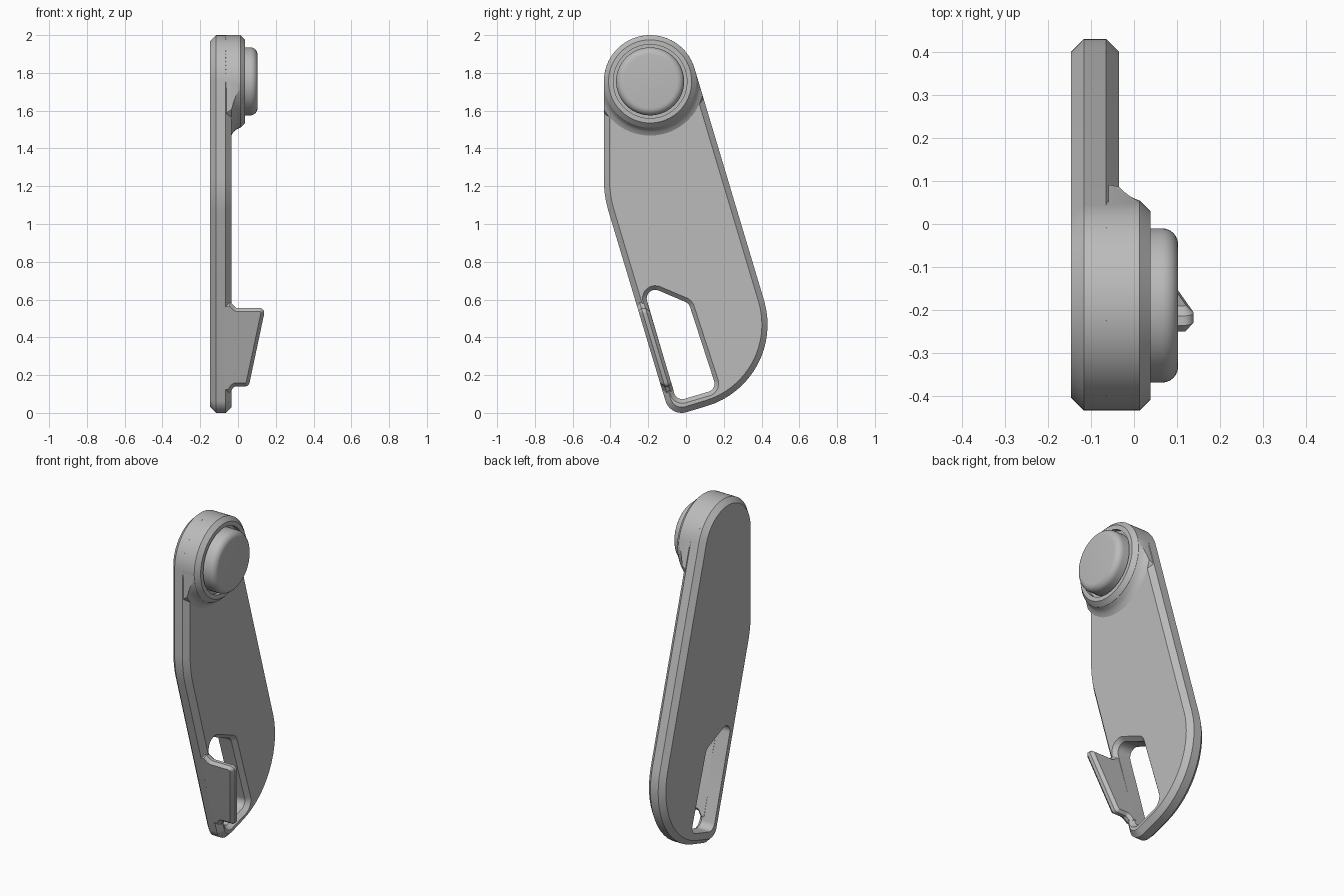
import bpy, bmesh
from math import sin, cos, pi, radians
from mathutils import Vector

if "Cube" in bpy.data.objects:
    bpy.data.objects.remove(bpy.data.objects["Cube"])

grey = bpy.data.materials.new("plain grey")
grey.use_nodes = True
grey.diffuse_color = (0.5, 0.5, 0.5, 1)
grey.node_tree.nodes["Principled BSDF"].inputs["Base Color"].default_value = (0.5, 0.5, 0.5, 1)


def rounded(corners, steps=10):
    """Closed outline from (u, v, radius) corners, each replaced by an arc."""
    out = []
    for i, (u, v, r) in enumerate(corners):
        p = Vector((u, v))
        if not r:
            out.append(p)
            continue
        a = (Vector(corners[i - 1][:2]) - p).normalized()
        b = (Vector(corners[(i + 1) % len(corners)][:2]) - p).normalized()
        half = a.angle(b) / 2
        centre = p + (a + b).normalized() * r / sin(half)
        start = p + a * r / (sin(half) / cos(half)) - centre
        end = p + b * r / (sin(half) / cos(half)) - centre
        sweep = start.angle_signed(end)
        for k in range(steps + 1):
            t = -sweep * k / steps
            out.append(centre + Vector((start.x * cos(t) - start.y * sin(t),
                                        start.x * sin(t) + start.y * cos(t))))
    return out


def inset(outline, d):
    """Move a counter-clockwise outline inwards by d with mitred corners."""
    out = []
    for i, p in enumerate(outline):
        e1 = (p - outline[i - 1]).normalized()
        e2 = (outline[(i + 1) % len(outline)] - p).normalized()
        n1, n2 = Vector((-e1.y, e1.x)), Vector((-e2.y, e2.x))
        out.append(p + (n1 + n2) * d / (1 + n1.dot(n2)))
    return out


def loft(name, rings):
    """Skin a stack of equal rings and cap both ends."""
    bm = bmesh.new()
    loops = [[bm.verts.new(p) for p in ring] for ring in rings]
    n = len(loops[0])
    for a, b in zip(loops, loops[1:]):
        for i in range(n):
            j = (i + 1) % n
            bm.faces.new((a[i], a[j], b[j], b[i]))
    bm.faces.new(loops[0][::-1])
    bm.faces.new(loops[-1])
    bmesh.ops.recalc_face_normals(bm, faces=bm.faces)
    mesh = bpy.data.meshes.new(name)
    bm.to_mesh(mesh)
    bm.free()
    mesh.materials.append(grey)
    ob = bpy.data.objects.new(name, mesh)
    bpy.context.collection.objects.link(ob)
    return ob


def prism(name, outline, levels):
    """Stack a (y, z) outline along x; levels are (x, inset)."""
    return loft(name, [[(x, p.x, p.y) for p in inset(outline, d)] for x, d in levels])


HEAD_Y, HEAD_Z, HEAD_R = -0.19, 1.755, 0.245


def lathe(name, profile, n=64):
    """Revolve an (x, radius) profile around the head axis."""
    return loft(name, [[(x, HEAD_Y + r * cos(2 * pi * i / n), HEAD_Z + r * sin(2 * pi * i / n))
                        for i in range(n)] for x, r in profile])


def boolean(ob, cutter, operation):
    bpy.context.view_layer.objects.active = ob
    mod = ob.modifiers.new("cut", "BOOLEAN")
    mod.object, mod.operation, mod.solver = cutter, operation, "EXACT"
    bpy.ops.object.modifier_apply(modifier=mod.name)
    bpy.data.objects.remove(cutter)


# Plate outline: round head, slanted sides, broad curved foot
BACK, FACE, BEVEL = -0.147, -0.035, 0.03
head = [(HEAD_Y + HEAD_R * cos(a), HEAD_Z + HEAD_R * sin(a), 0)
        for a in (radians(16.7 + 163.3 * k / 32) for k in range(33))]
outline = rounded(head + [(-0.435, 1.15, 0.6), (-0.083, -0.022, 0.09), (0.542, 0.166, 0.45)], 16)
plate = prism("plate", outline, [(BACK, BEVEL), (BACK + BEVEL, 0), (FACE - BEVEL, 0), (FACE, BEVEL)])

# Opening through the foot, with a bevelled front rim
opening = rounded([(-0.233, 0.685, 0.045), (-0.05, 0.062, 0.045), (0.163, 0.125, 0.045), (0.015, 0.58, 0.05)])
boolean(plate, prism("opening_cutter", opening,
                     [(-0.2, 0), (FACE - 0.025, 0), (FACE, -0.022), (0, -0.053)]), "DIFFERENCE")

# Round head boss with a recessed ring
boss = lathe("boss", [(-0.1, HEAD_R), (0.013, HEAD_R), (0.038, 0.22), (0.038, 0.195), (0.01, 0.195)])

# Flared foot of the boss, trimmed to the plate sides
flare = lathe("boss_flare", [(-0.06, 0.295), (FACE, 0.287), (-0.024, 0.268), (-0.01, 0.255), (0.012, 0.2445)])
boolean(flare, prism("flare_trim", outline, [(-0.1, 0.0005), (0.1, 0.0005)]), "INTERSECT")

# Button with a rounded rim
button = lathe("button", [(0, 0.18), (0.065, 0.18)] +
               [(0.065 + 0.038 * sin(a), 0.142 + 0.038 * cos(a)) for a in (pi / 12 * k for k in range(1, 7))])

# Slanted catch beside the opening, leaning along the plate side
catch = rounded([(-0.09, 0.575, 0), (-0.09, 0.105, 0), (-0.045, 0.105, 0), (-0.02, 0.14, 0.015),
                 (0.057, 0.14, 0.025), (0.145, 0.555, 0.025), (-0.01, 0.555, 0.02), (-0.04, 0.585, 0)], 6)
hook = loft("catch", [[(p.x, -0.12 - 0.3 * (p.y - 0.1) + depth, p.y) for p in inset(catch, d)]
                      for depth, d in ((0, 0.018), (0.02, 0), (0.042, 0), (0.06, 0.018))])

for ob in (plate, boss, flare, button, hook):
    bpy.ops.object.select_all(action="DESELECT")
    ob.select_set(True)
    bpy.context.view_layer.objects.active = ob
    bpy.ops.object.shade_smooth_by_angle(angle=radians(28))
